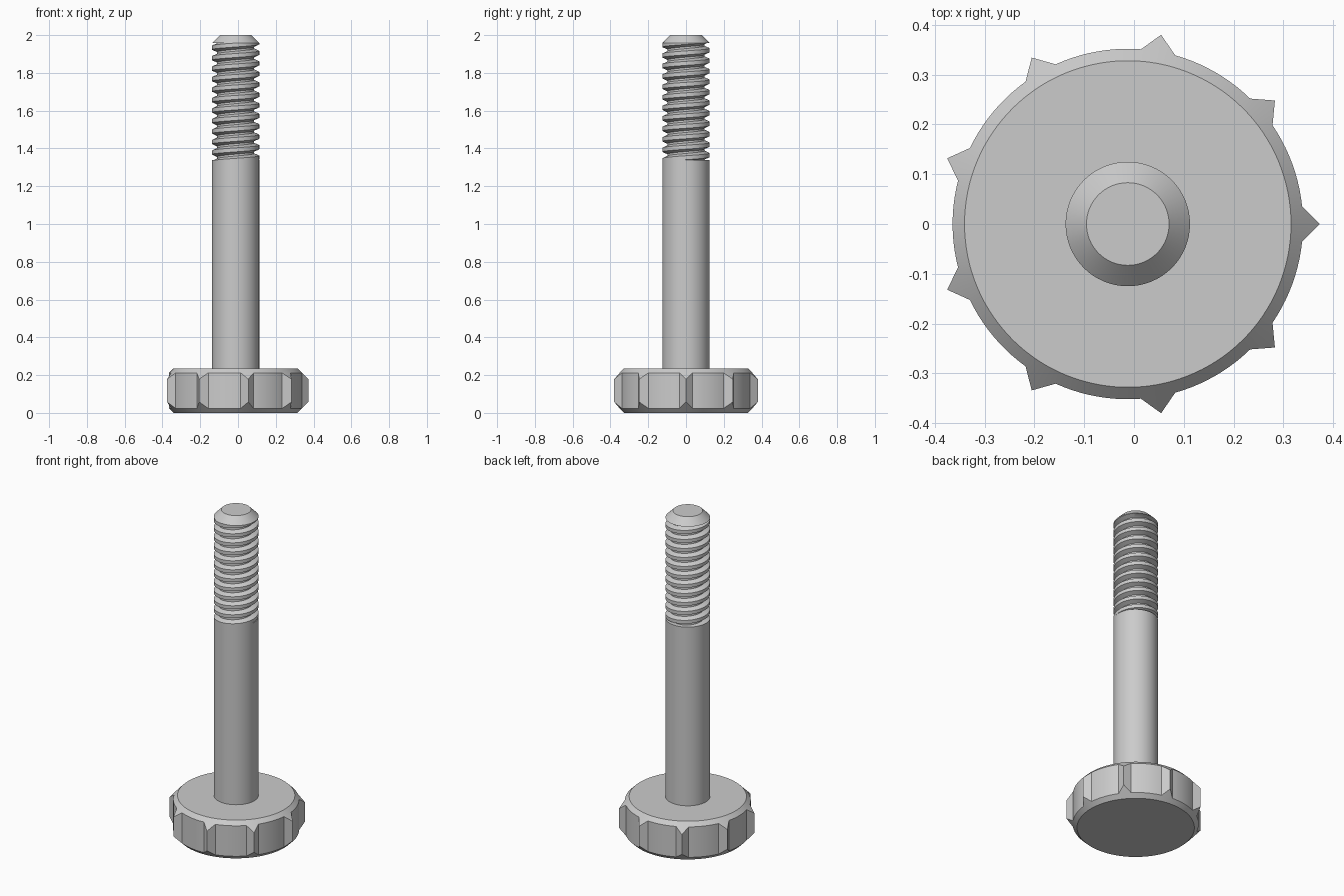
import bpy, bmesh
from math import cos, sin, pi, hypot, atan2, radians
from mathutils import Vector

if "Cube" in bpy.data.objects:
    bpy.data.objects.remove(bpy.data.objects["Cube"])

CX = -0.0125                       # screw axis offset (odd tooth count)
HEAD_H, HEAD_R, TIP_R, FLAT_R = 0.236, 0.352, 0.386, 0.328
SHAFT_R, ROOT_R, END_R = 0.125, 0.098, 0.083
PITCH, Z0, Z1, TOP = 0.0555, 1.338, 1.958, 2.0


def finish(name, bm):
    bmesh.ops.remove_doubles(bm, verts=bm.verts, dist=1e-5)
    bmesh.ops.recalc_face_normals(bm, faces=bm.faces)
    me = bpy.data.meshes.new(name)
    bm.to_mesh(me)
    bm.free()
    ob = bpy.data.objects.new(name, me)
    bpy.context.collection.objects.link(ob)
    ob.location.x = CX
    bpy.ops.object.select_all(action='DESELECT')
    ob.select_set(True)
    bpy.context.view_layer.objects.active = ob
    bpy.ops.object.shade_smooth_by_angle(angle=radians(25))


def skin(bm, columns):
    """Bridge neighbouring vertical columns of points with quads."""
    cols = [[bm.verts.new(p) for p in c] for c in columns]
    for a, b in zip(cols, cols[1:]):
        for j in range(len(a) - 1):
            bm.faces.new((a[j], b[j], b[j + 1], a[j + 1]))
    return cols


# Head outline: round arcs with nine pointed teeth
outline = []
half = radians(5.7)
for t in range(9):
    c = t * 2 * pi / 9
    base = [Vector((HEAD_R * cos(c + s * half), HEAD_R * sin(c + s * half))) for s in (-1, 1)]
    tip = Vector((TIP_R * cos(c), TIP_R * sin(c)))
    outline += [base[0].lerp(tip, k / 4) for k in range(4)]
    outline += [tip.lerp(base[1], k / 4) for k in range(4)]
    for k in range(10):
        a = c + half + (2 * pi / 9 - 2 * half) * k / 10
        outline.append(Vector((HEAD_R * cos(a), HEAD_R * sin(a))))
outline.append(outline[0])

# Head: 45 degree conical chamfers cut across body and teeth
bm = bmesh.new()
columns = []
for p in outline:
    r, a = hypot(p.x, p.y), atan2(p.y, p.x)
    d = r - FLAT_R
    columns.append([(q * cos(a), q * sin(a), z) for q, z in
                    ((FLAT_R, 0), (r, d), (r, HEAD_H - d), (FLAT_R, HEAD_H))])
cols = skin(bm, columns)
bm.faces.new([c[0] for c in cols[:-1]])
bm.faces.new([c[-1] for c in cols[:-1]])
finish("knurled_head", bm)

# Thread profile over one pitch: (fraction, radius)
PROFILE = [(0, SHAFT_R), (0.22, ROOT_R), (0.40, ROOT_R), (0.62, SHAFT_R), (1, SHAFT_R)]


def thread_radius(f):
    f %= 1
    for (f0, r0), (f1, r1) in zip(PROFILE, PROFILE[1:]):
        if f <= f1:
            return r0 + (r1 - r0) * (f - f0) / (f1 - f0)


# Shaft with right-handed helical thread and chamfered end
N = 64
turns = int((Z1 - Z0) / PITCH) + 3
bm = bmesh.new()
columns = []
for i in range(N + 1):
    a = 2 * pi * i / N
    start = Z0 - 0.032 + PITCH * i / N
    pts = [(SHAFT_R, HEAD_H - 0.01), (SHAFT_R, Z0)]
    for k in range(-1, turns):
        for f, _ in PROFILE[:-1]:
            z = min(max(start + PITCH * (k + f), Z0), Z1)
            if Z0 < z < Z1:
                r = dict(PROFILE)[f]
            else:
                r = thread_radius((z - start) / PITCH)
            pts.append((r, z))
    pts += [(SHAFT_R, Z1), (END_R, TOP), (0, TOP)]
    columns.append([(r * cos(a), r * sin(a), z) for r, z in pts])
cols = [[bm.verts.new(p) for p in c] for c in columns]
for a, b in zip(cols, cols[1:]):
    for j in range(len(a) - 1):
        quad = []
        for v in (a[j], b[j], b[j + 1], a[j + 1]):
            if not any((v.co - w.co).length < 1e-5 for w in quad):
                quad.append(v)
        if len(quad) > 2:
            bm.faces.new(quad)
finish("threaded_shaft", bm)
